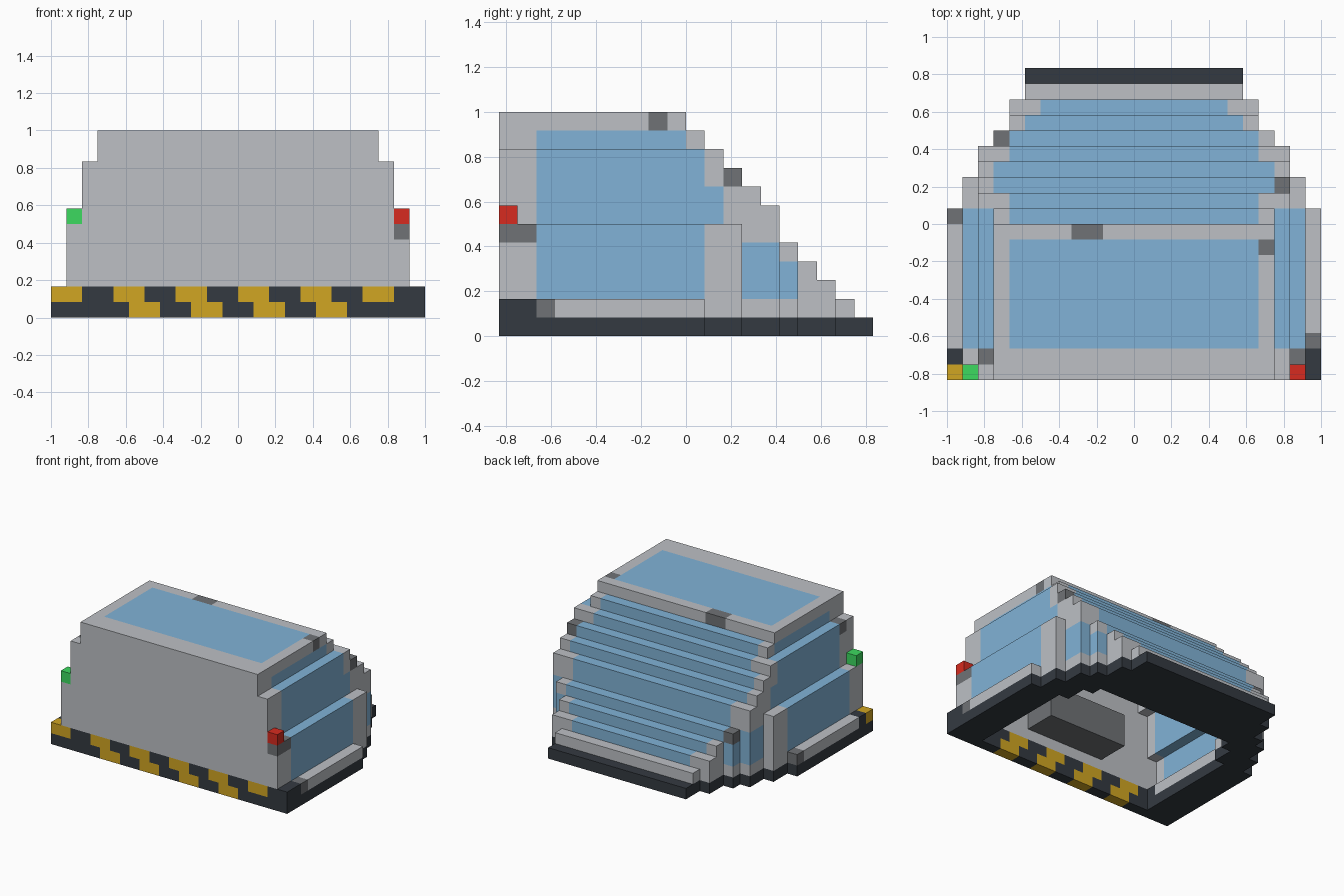
import bpy
import bmesh
from itertools import product

if "Cube" in bpy.data.objects:
    bpy.data.objects.remove(bpy.data.objects["Cube"], do_unlink=True)

U = 1 / 12  # size of one block


def material(name, rgb):
    m = bpy.data.materials.new(name)
    m.use_nodes = True
    m.diffuse_color = (*rgb, 1)
    m.node_tree.nodes["Principled BSDF"].inputs["Base Color"].default_value = (*rgb, 1)
    return m


MATS = {
    "grey": material("light_grey", (.51, .53, .56)),
    "glass": material("window_blue", (.22, .45, .68)),
    "dark": material("charcoal", (.034, .042, .053)),
    "yellow": material("hazard_yellow", (.64, .38, .016)),
    "red": material("red_lamp", (.68, .024, .014)),
    "green": material("green_lamp", (.045, .70, .115)),
    "worn": material("worn_grey", (.16, .17, .18)),
}


# Stepped outline: half width by depth and by height, and back end by height
def plan_width(y):
    for end, w in ((1, 12), (3, 11), (5, 10), (6, 9), (8, 8), (10, 7)):
        if y < end:
            return w
    return 0


def level_width(z):
    return 12 if z < 2 else 11 if z < 6 else 10 if z < 10 else 9


BACK_END = [10, 9, 8, 7, 6, 5, 5, 4, 3, 2, 1, 0]
GLASS_WIDTH = [8, 8, 9, 9, 8, 8, 7, 6]


def half(x):
    """Distance of a block from the centre plane, equal on both sides."""
    return x if x >= 0 else -x - 1


def inside(x, y, z):
    return (0 <= z < 12 and -10 <= y < BACK_END[z]
            and half(x) < min(plan_width(y), level_width(z)))


def hollow(x, y, z):
    if z < 2:  # hatch through the floor
        return -9 <= y < 4 and half(x) < min(9, plan_width(y + 2) - 2)
    return all(inside(x + i, y + j, z + k)
               for i, j, k in product((-1, 0, 1), (-1, 0, 1), (0, 1)))


def is_glass(x, y, z):
    h = half(x)
    if z == 11:  # roof light
        return h < 8 and -8 <= y < -1
    if z < 2:
        return False
    if 0 <= y < 8 and h < GLASS_WIDTH[y]:  # stepped windscreen
        return True
    if h >= 8 and -8 <= y < (0 if z == 10 else 1):  # side windows
        return True
    return (h >= 9 and ((y == 1 and z in (6, 7)) or (y in (3, 4) and z < 5))
            or (h == 8 and y == 5 and z < 4))


def is_stripe(x, y, z):
    if y != -10:
        return False
    return (z == 1 and x % 4 < 2) or (z == 0 and x % 4 in (1, 2) and -7 <= x < 7)


WORN = {(-4, -1, 11), (-3, -1, 11), (8, -2, 11), (9, 2, 8), (10, -10, 5),
        (10, -9, 5), (-10, -9, 9), (-12, 0, 1), (11, -8, 1), (-9, 5, 4)}


def colour(c):
    x, y, z = c
    if c in WORN:
        return "worn"
    if is_stripe(*c):
        return "yellow"
    if z == 0 or (z == 1 and y < -8):
        return "dark"
    return "glass" if is_glass(*c) else "grey"


# Face directions with the corners of each face, wound outward
SIDES = []
for axis in range(3):
    for s in (0, 1):
        quad = []
        for a, b in ((0, 0), (1, 0), (1, 1), (0, 1)):
            p = [0, 0, 0]
            p[axis], p[(axis + 1) % 3], p[(axis + 2) % 3] = s, a, b
            quad.append(tuple(p))
        step = [0, 0, 0]
        step[axis] = 1 if s else -1
        SIDES.append((tuple(step), quad if s else quad[::-1]))


def build(name, cells, solid, tint):
    """Mesh the exposed faces of a group of blocks."""
    bm = bmesh.new()
    names, verts = [], {}
    for c in sorted(cells):
        key = tint(c)
        if key not in names:
            names.append(key)
        for step, quad in SIDES:
            if tuple(a + b for a, b in zip(c, step)) in solid:
                continue
            corners = []
            for q in quad:
                p = tuple(a + b for a, b in zip(c, q))
                if p not in verts:
                    verts[p] = bm.verts.new([v * U for v in p])
                corners.append(verts[p])
            bm.faces.new(corners).material_index = names.index(key)
    mesh = bpy.data.meshes.new(name)
    bm.to_mesh(mesh)
    bm.free()
    for n in names:
        mesh.materials.append(MATS[n])
    ob = bpy.data.objects.new(name, mesh)
    bpy.context.collection.objects.link(ob)


def box(x0, x1, y0, y1, z0, z1):
    return set(product(range(x0, x1), range(y0, y1), range(z0, z1)))


space = product(range(-12, 12), range(-10, 10), range(12))
shell = {c for c in space if inside(*c) and not hollow(*c)}
parts = {
    "base_frame": {c for c in shell if c[2] < 2},
    "windows": {c for c in shell if c[2] >= 2 and colour(c) == "glass"},
}
parts["hull"] = shell - parts["base_frame"] - parts["windows"]
for part, cells in parts.items():
    build(part, cells, shell, colour)

# Seat block against the inner front wall
seat = box(-4, 4, -9, -6, 3, 6)
build("seat", seat, seat | shell, lambda c: "worn")

# Marker lamps
for name, cell, tint in (("left_lamp", (10, -10, 6), "red"),
                         ("right_lamp", (-11, -10, 6), "green")):
    build(name, {cell}, shell, lambda c, t=tint: t)
